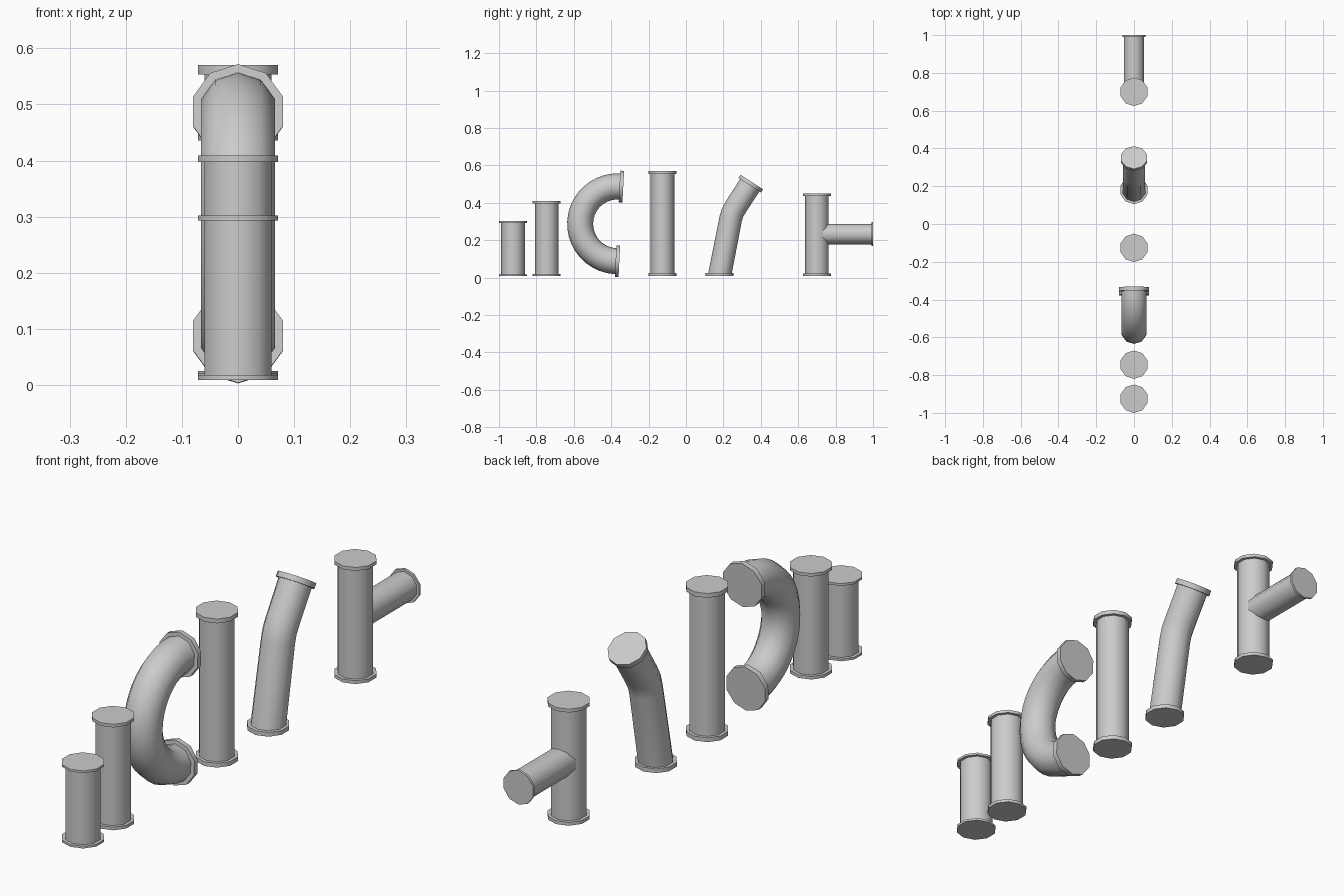
import bpy, bmesh
from math import sin, cos, pi, radians
from mathutils import Vector

SIDES = 10
if "Cube" in bpy.data.objects:
    bpy.data.objects.remove(bpy.data.objects["Cube"], do_unlink=True)

grey = bpy.data.materials.new("pipe_grey")
grey.use_nodes = True
grey.diffuse_color = (0.6, 0.6, 0.6, 1)
grey.node_tree.nodes["Principled BSDF"].inputs["Base Color"].default_value = (0.6, 0.6, 0.6, 1)


def loft(name, rings):
    """Closed tube through rings of (y, z, axis tilt from vertical, radius)."""
    bm = bmesh.new()
    loops = []
    for y, z, tilt, r in rings:
        across = Vector((0, cos(tilt), -sin(tilt)))
        centre = Vector((0, y, z))
        loops.append([bm.verts.new(centre + across * r * cos(a) + Vector((r * sin(a), 0, 0)))
                      for a in (2 * pi * i / SIDES for i in range(SIDES))])
    for low, high in zip(loops, loops[1:]):
        for i in range(SIDES):
            j = (i + 1) % SIDES
            bm.faces.new((low[i], low[j], high[j], high[i]))
    bm.faces.new(loops[0])
    bm.faces.new(loops[-1])
    bmesh.ops.recalc_face_normals(bm, faces=bm.faces)
    mesh = bpy.data.meshes.new(name)
    bm.to_mesh(mesh)
    bm.free()
    mesh.materials.append(grey)
    obj = bpy.data.objects.new(name, mesh)
    bpy.context.collection.objects.link(obj)
    bpy.ops.object.select_all(action='DESELECT')
    obj.select_set(True)
    bpy.context.view_layer.objects.active = obj
    bpy.ops.object.shade_smooth_by_angle(angle=radians(45))


def flange(name, y, z, tilt, r, thick):
    """Disc starting at an outer face and growing along the axis."""
    loft(name, [(y, z, tilt, r), (y + sin(tilt) * thick, z + cos(tilt) * thick, tilt, r)])


PIPE, RIM, BASE = 0.0632, 0.0752, 0.009

# Upright pipes, including the trunk of the tee
for name, y, top in (("short_pipe", -0.925, 0.302), ("medium_pipe", -0.745, 0.409),
                     ("long_pipe", -0.126, 0.570), ("tee_trunk", 0.70, 0.449)):
    thick = (top - BASE) * 0.029
    loft(name, [(y, BASE + thick / 2, 0, PIPE), (y, top - thick / 2, 0, PIPE)])
    flange(name + "_bottom_flange", y, BASE, 0, RIM, thick)
    flange(name + "_top_flange", y, top, 0, RIM, -thick)

# Side branch of the tee
loft("tee_branch", [(0.70, 0.233, pi / 2, 0.0545), (0.996, 0.233, pi / 2, 0.0545)])
flange("tee_branch_flange", 1.0, 0.233, pi / 2, 0.0645, -0.009)

# Half-round return bend
CY, CZ, BEND = -0.366, 0.288, 0.2
arc = []
for k in range(21):
    a = radians(87 + 9 * k)
    arc.append((CY + BEND * cos(a), CZ + BEND * sin(a), -a, 0.0695))
loft("return_bend", arc)
flange("return_bend_top_flange", *arc[0][:3], 0.0845, -0.02)
flange("return_bend_bottom_flange", *arc[-1][:3], 0.0845, 0.02)

# Elbow pipe leaning backwards
lean = radians(33)
loft("elbow_pipe", [(0.18, 0.015, 0, PIPE), (0.239, 0.315, radians(14), 0.061),
                    (0.249, 0.348, radians(22), 0.061), (0.267, 0.38, radians(30), 0.061),
                    (0.348, 0.505, lean, 0.0615)])
flange("elbow_bottom_flange", 0.18, BASE, 0, RIM, 0.016)
flange("elbow_top_flange", 0.352, 0.511, lean, 0.0715, -0.02)
